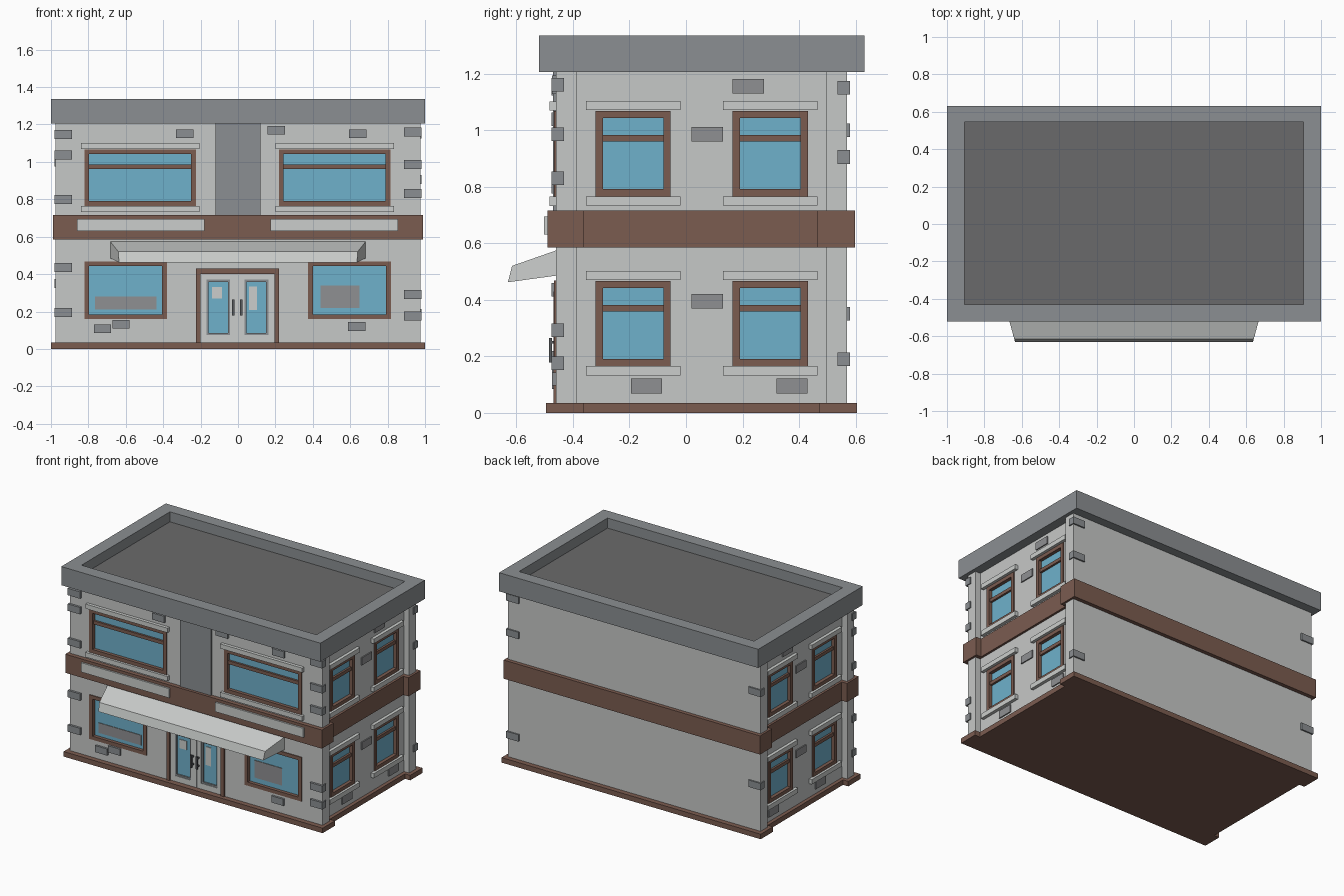
import bpy, bmesh

if "Cube" in bpy.data.objects:
    bpy.data.objects.remove(bpy.data.objects["Cube"])


def material(name, r, g, b):
    lin = [((c / 255 + 0.055) / 1.055) ** 2.4 for c in (r, g, b)]
    m = bpy.data.materials.new(name)
    m.diffuse_color = (*lin, 1)
    m.use_nodes = True
    m.node_tree.nodes["Principled BSDF"].inputs["Base Color"].default_value = m.diffuse_color
    return m


WALL = material("pale_wall", 198, 200, 199)
TRIM = material("light_trim", 203, 206, 204)
GREY = material("grey_stone", 139, 143, 146)
PATCH = material("brick_patch_grey", 143, 144, 146)
BROWN = material("brown_trim", 123, 92, 80)
GLASS = material("blue_glass", 111, 177, 203)
ROOF = material("dark_roof", 106, 106, 107)
DARK = material("handle_grey", 88, 91, 94)

FRONT, SIDE = -0.46, 0.935
# Each wall maps (along, up, outward) to world space; "top" looks down on the roof
MAP = {
    "front": lambda u, v, d: (u, FRONT - d, v),
    "right": lambda u, v, d: (SIDE + d, u, v),
    "left": lambda u, v, d: (-SIDE - d, u, v),
    "top": lambda u, v, d: (u, v, d),
}


def finish(name, bm, mat):
    bmesh.ops.recalc_face_normals(bm, faces=bm.faces[:])
    me = bpy.data.meshes.new(name)
    bm.to_mesh(me)
    bm.free()
    ob = bpy.data.objects.new(name, me)
    bpy.context.collection.objects.link(ob)
    if mat:
        me.materials.append(mat)
    return ob


def prism(bm, wall, pts, d0, d1):
    f = MAP[wall]
    lo = [bm.verts.new(f(u, v, d0)) for u, v in pts]
    hi = [bm.verts.new(f(u, v, d1)) for u, v in pts]
    bm.faces.new(lo)
    bm.faces.new(hi)
    n = len(pts)
    for i in range(n):
        j = (i + 1) % n
        bm.faces.new((lo[i], lo[j], hi[j], hi[i]))


def corners(r):
    u0, u1, v0, v1 = r
    return [(u0, v0), (u1, v0), (u1, v1), (u0, v1)]


def plate(name, wall, rect, d0, d1, mat):
    bm = bmesh.new()
    prism(bm, wall, corners(rect), d0, d1)
    return finish(name, bm, mat)


def ring(name, wall, outer, inner, d0, d1, mat):
    bm = bmesh.new()
    f = MAP[wall]
    loops = [[bm.verts.new(f(u, v, d)) for u, v in corners(r)]
             for r, d in ((outer, d0), (outer, d1), (inner, d1), (inner, d0))]
    for k in range(4):
        a, b = loops[k], loops[(k + 1) % 4]
        for i in range(4):
            j = (i + 1) % 4
            bm.faces.new((a[i], a[j], b[j], b[i]))
    return finish(name, bm, mat)


def corner_slab(name, x, y0, y1, ya, yb, z0, z1, mat):
    """Slab with its two sides set back between corner piers."""
    xi = x - 0.04
    pts = [(-x, y0), (x, y0), (x, ya), (xi, ya), (xi, yb), (x, yb),
           (x, y1), (-x, y1), (-x, yb), (-xi, yb), (-xi, ya), (-x, ya)]
    bm = bmesh.new()
    prism(bm, "top", pts, z0, z1)
    return finish(name, bm, mat)


holes = bmesh.new()


def window(name, wall, rect, bar=None, ledges=True):
    u0, u1, v0, v1 = rect
    prism(holes, wall, corners(rect), -0.03, 0.05)
    inner = (u0 + 0.026, u1 - 0.026, v0 + 0.025, v1 - 0.025)
    ring(name + "_frame", wall, rect, inner, -0.03, 0.006, BROWN)
    plate(name + "_glass", wall, inner, -0.03, -0.018, GLASS)
    if bar:
        plate(name + "_bar", wall, (inner[0], inner[1], bar, bar + 0.024), -0.025, -0.004, BROWN)
    if ledges:
        e = 0.034 if wall != "front" else 0.018
        plate(name + "_lintel", wall, (u0 - e, u1 + e, v1 + 0.003, v1 + 0.035), -0.005, 0.022, TRIM)
        plate(name + "_sill", wall, (u0 - e, u1 + e, v0 - 0.033, v0), -0.005, 0.022, TRIM)


# Main masses
body = corner_slab("building_walls", 0.975, FRONT, 0.57, -0.385, 0.495, 0.02, 1.22, WALL)
corner_slab("base_plinth", 1.0, -0.495, 0.605, -0.36, 0.47, 0, 0.035, BROWN)
corner_slab("middle_band", 0.99, -0.49, 0.597, -0.36, 0.465, 0.585, 0.715, BROWN)

# Roof parapet and sunken roof deck
ring("roof_parapet", "top", (-1, 1, -0.52, 0.632), (-0.907, 0.907, -0.43, 0.545), 1.205, 1.335, GREY)
plate("roof_deck", "top", (-0.907, 0.907, -0.43, 0.545), 1.21, 1.265, ROOF)

# Front pier and sign boards
plate("front_pier", "front", (-0.12, 0.12, 0.71, 1.21), -0.005, 0.01, GREY)
for s, r in (("left", (-0.86, -0.18, 0.63, 0.695)), ("right", (0.175, 0.855, 0.63, 0.695))):
    plate(s + "_sign_board", "front", r, 0.025, 0.042, TRIM)

# Front windows
window("upper_left_window", "front", (-0.822, -0.225, 0.765, 1.067), 0.963)
window("upper_right_window", "front", (0.218, 0.815, 0.765, 1.067), 0.963)
window("shop_left_window", "front", (-0.822, -0.38, 0.16, 0.468), None, False)
window("shop_right_window", "front", (0.375, 0.817, 0.16, 0.468), None, False)
plate("left_window_poster", "front", (-0.765, -0.435, 0.21, 0.28), -0.019, -0.014, PATCH)
plate("right_window_poster", "front", (0.44, 0.65, 0.22, 0.34), -0.019, -0.014, PATCH)

# Side windows and flat brick patches, same on both sides
for wall in ("right", "left"):
    for u, pos in ((-0.32, "front"), (0.165, "back")):
        for z, level in ((0.165, "lower"), (0.766, "upper")):
            window(f"{wall}_{level}_{pos}_window", wall, (u, u + 0.266, z, z + 0.302), z + 0.193)
    for u, z in ((0.22, 1.155), (0.075, 0.985), (0.075, 0.395), (-0.14, 0.095), (0.375, 0.095)):
        plate(wall + "_brick_patch", wall, (u - 0.055, u + 0.055, z - 0.026, z + 0.026), -0.005, 0.008, PATCH)

# Double door with recessed leaves
prism(holes, "front", corners((-0.225, 0.22, 0.03, 0.43)), -0.03, 0.05)
ring("door_frame", "front", (-0.225, 0.22, 0.01, 0.43), (-0.2, 0.195, 0.03, 0.402), -0.03, 0.009, BROWN)
for s, a, b, g0, g1, h in (("left", -0.2, -0.001, -0.168, -0.042, -0.025),
                           ("right", 0.001, 0.195, 0.035, 0.162, 0.018)):
    opening = (g0, g1, 0.075, 0.37)
    pane = (g0 + 0.011, g1 - 0.011, 0.086, 0.359)
    ring(s + "_door_leaf", "front", (a, b, 0.03, 0.402), opening, -0.03, -0.004, TRIM)
    ring(s + "_door_rim", "front", opening, pane, -0.03, -0.008, GREY)
    plate(s + "_door_glass", "front", pane, -0.03, -0.018, GLASS)
    plate(s + "_door_handle", "front", (h - 0.006, h + 0.006, 0.178, 0.265), 0.014, 0.024, DARK)
    for z in (0.19, 0.245):
        plate(s + "_handle_mount", "front", (h - 0.005, h + 0.005, z, z + 0.01), -0.006, 0.015, DARK)
plate("left_door_notice", "front", (-0.14, -0.085, 0.27, 0.332), -0.019, -0.014, TRIM)
plate("right_door_notice", "front", (0.06, 0.102, 0.207, 0.335), -0.019, -0.014, TRIM)

# Awning: sloped wedge, narrower at its outer edge
bm = bmesh.new()
profile = [(-0.455, 0.576, 0.684), (-0.615, 0.52, 0.64), (-0.63, 0.462, 0.636), (-0.455, 0.486, 0.684)]
lo, hi = [[bm.verts.new((s * x, y, z)) for y, z, x in profile] for s in (-1, 1)]
bm.faces.new(lo)
bm.faces.new(hi)
for i in range(4):
    j = (i + 1) % 4
    bm.faces.new((lo[i], lo[j], hi[j], hi[i]))
finish("awning", bm, TRIM)

# Loose bricks on the front
for u, z in ((-0.285, 1.15), (0.205, 1.17), (0.64, 1.15), (-0.725, 0.107), (-0.625, 0.132), (0.635, 0.12)):
    plate("front_brick", "front", (u - 0.046, u + 0.046, z - 0.023, z + 0.023), -0.01, 0.014, GREY)

# Corner bricks wrapping each pier
for s, y, heights in ((1, -0.453, (1.16, 0.985, 0.83, 0.292, 0.176)),
                      (-1, -0.453, (1.147, 1.038, 0.8, 0.435, 0.195)),
                      (1, 0.558, (1.15, 0.905, 0.19)),
                      (-1, 0.558, (1.0, 0.35))):
    for z in heights:
        x0, x1 = sorted((s * 0.887, s * 0.982))
        plate("corner_brick", "top", (x0, x1, y - 0.022, y + 0.022), z - 0.024, z + 0.024, GREY)

# Cut the window and door recesses into the walls
cutter = finish("recess_cutter", holes, None)
cutter.hide_render = True
mod = body.modifiers.new("recesses", "BOOLEAN")
mod.operation = "DIFFERENCE"
mod.solver = "EXACT"
mod.object = cutter
bpy.context.view_layer.objects.active = body
bpy.ops.object.modifier_apply(modifier=mod.name)
bpy.data.objects.remove(cutter)
